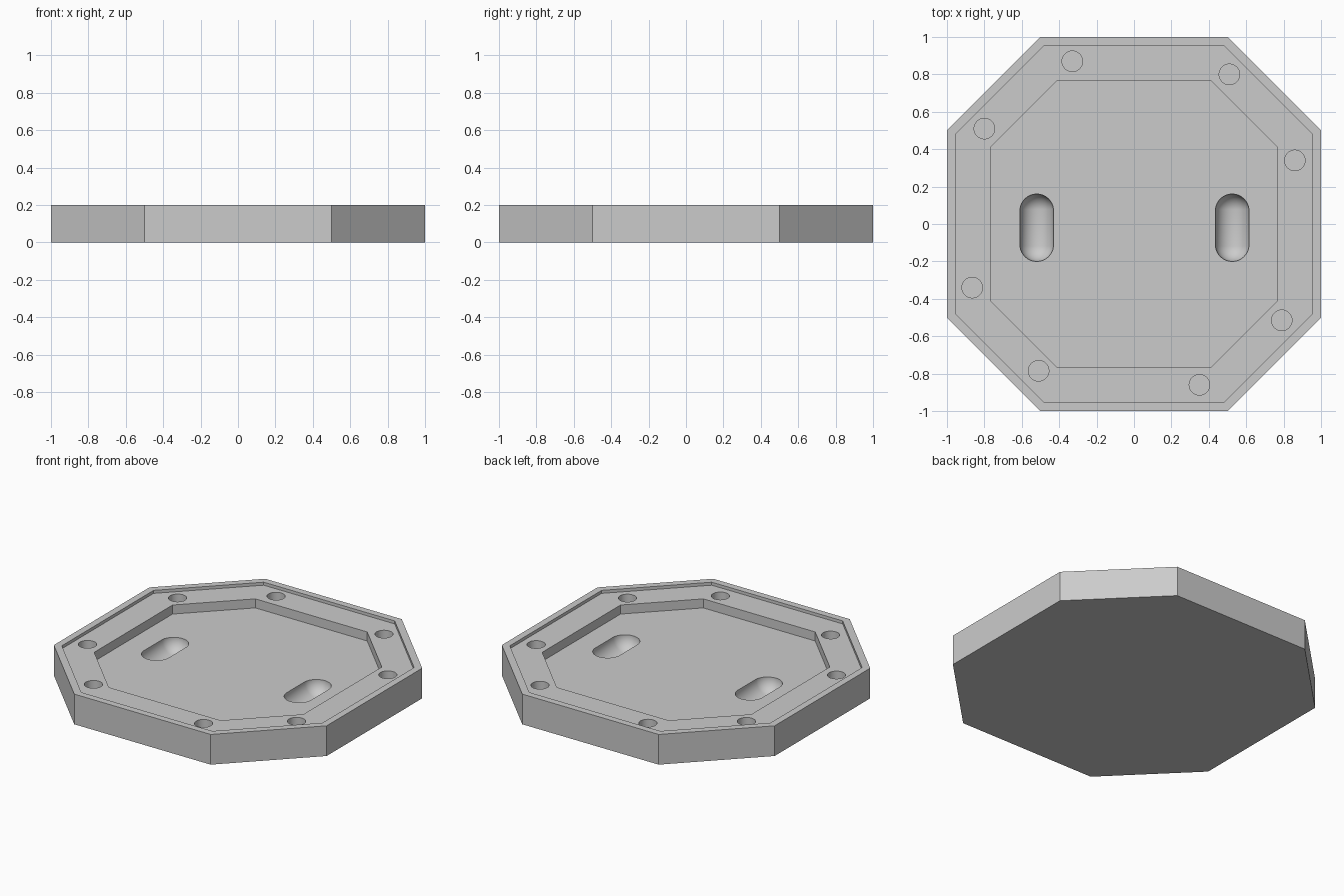
import bpy, bmesh, math
from mathutils import Matrix

if "Cube" in bpy.data.objects:
    bpy.data.objects.remove(bpy.data.objects["Cube"])


def make_object(name, bm):
    bmesh.ops.recalc_face_normals(bm, faces=bm.faces[:])
    mesh = bpy.data.meshes.new(name)
    bm.to_mesh(mesh)
    bm.free()
    obj = bpy.data.objects.new(name, mesh)
    bpy.context.collection.objects.link(obj)
    return obj


def octagon(a, b):
    return [(a, -b), (a, b), (b, a), (-b, a), (-a, b), (-a, -b), (-b, -a), (b, -a)]


def cut(target, cutter):
    mod = target.modifiers.new(cutter.name, 'BOOLEAN')
    mod.operation = 'DIFFERENCE'
    mod.solver = 'EXACT'
    mod.object = cutter
    bpy.context.view_layer.objects.active = target
    bpy.ops.object.modifier_apply(modifier=mod.name)
    bpy.data.objects.remove(cutter)


# Octagonal tray: bottom, outer wall, lip, ledge, recess wall and floor
bm = bmesh.new()
steps = [(1, .5, 0), (1, .5, .2), (.955, .48, .2), (.955, .48, .18),
         (.767, .41, .18), (.767, .41, .12)]
rings = [[bm.verts.new((x, y, z)) for x, y in octagon(a, b)] for a, b, z in steps]
for lo, hi in zip(rings, rings[1:]):
    for i in range(8):
        j = (i + 1) % 8
        bm.faces.new((lo[i], lo[j], hi[j], hi[i]))
bm.faces.new(rings[0][::-1])
bm.faces.new(rings[-1])
tray = make_object("octagonal_tray", bm)

# Round screw holes in the ledge
bm = bmesh.new()
for x, y in [(-.33, .87), (.51, .80), (-.80, .51), (.86, .34),
             (-.865, -.34), (.79, -.515), (-.51, -.785), (.35, -.86)]:
    bmesh.ops.create_cone(bm, cap_ends=True, segments=32, radius1=.055, radius2=.055,
                          depth=.2, matrix=Matrix.Translation((x, y, .2)))
cut(tray, make_object("hole_cutter", bm))

# Two capsule-shaped finger dents in the floor
bm = bmesh.new()
bmesh_axis = Matrix.Rotation(math.pi / 2, 4, 'X')
for x in (-.52, .525):
    sphere = bmesh.ops.create_uvsphere(bm, u_segments=32, v_segments=17,
                                       radius=.0903, matrix=bmesh_axis)
    for v in sphere["verts"]:
        v.co.x += x
        v.co.y += math.copysign(.09, v.co.y) - .02
        v.co.z += .119
cut(tray, make_object("dent_cutter", bm))

# Smooth only the curved walls
bpy.ops.object.select_all(action='DESELECT')
tray.select_set(True)
bpy.context.view_layer.objects.active = tray
bpy.ops.object.shade_smooth_by_angle(angle=math.radians(30))
